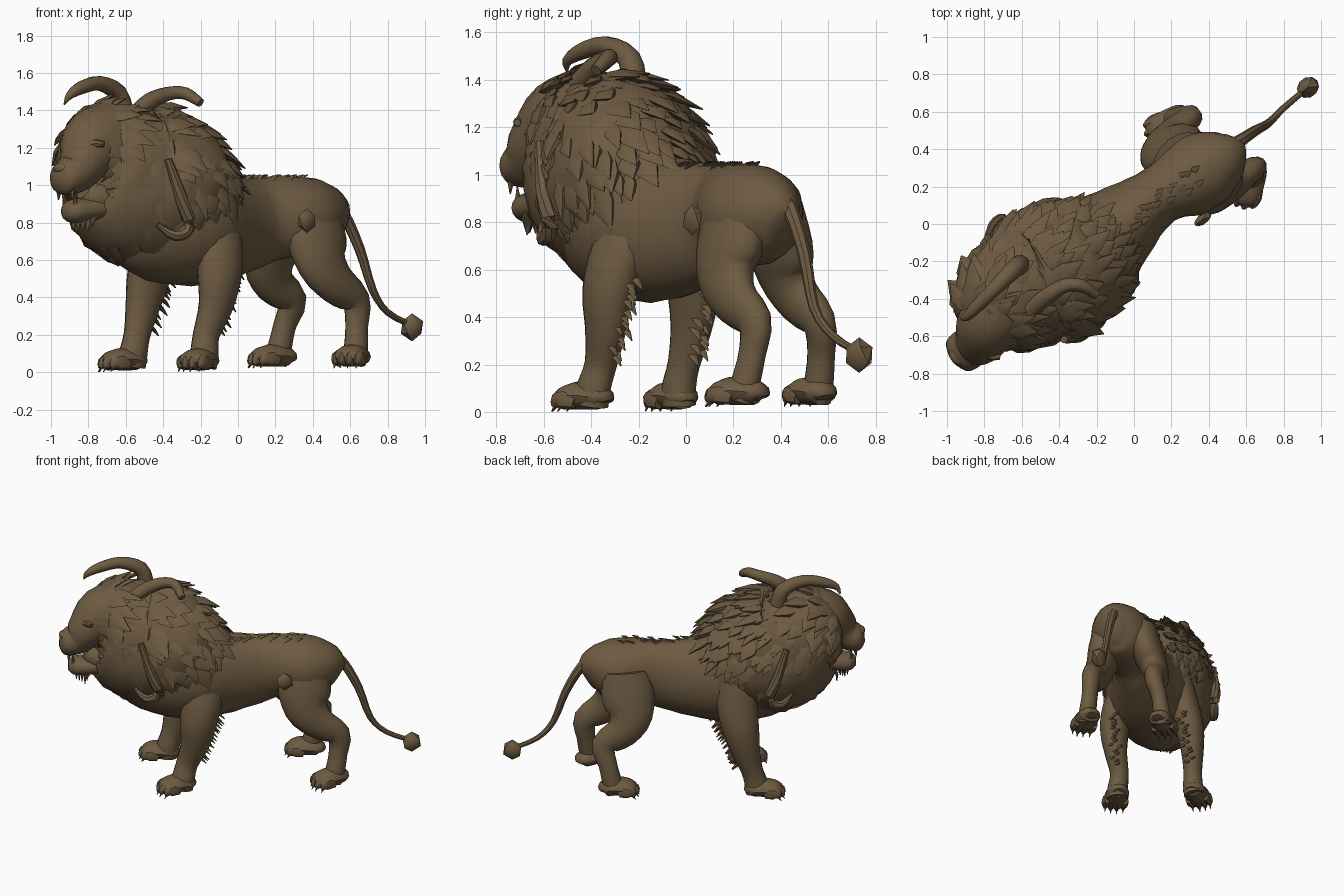
import bpy, bmesh, math, random
from mathutils import Vector

random.seed(4)
if "Cube" in bpy.data.objects:
    bpy.data.objects.remove(bpy.data.objects["Cube"])

UP = Vector((0, 0, 1))
FWD = Vector((-0.8, -0.6, 0))    # heading of the animal
LEFT = Vector((0.6, -0.8, 0))    # its left side
made = []

fur = bpy.data.materials.new("brown fur")
fur.use_nodes = True
COLOUR = (0.155, 0.104, 0.054, 1)
fur.diffuse_color = COLOUR
fur.node_tree.nodes["Principled BSDF"].inputs["Base Color"].default_value = COLOUR


def place(h, s, z):
    """Point given as forward, left, height."""
    return FWD * h + LEFT * s + UP * z


def finish(name, bm):
    bmesh.ops.recalc_face_normals(bm, faces=bm.faces)
    mesh = bpy.data.meshes.new(name)
    bm.to_mesh(mesh)
    bm.free()
    mesh.materials.append(fur)
    ob = bpy.data.objects.new(name, mesh)
    bpy.context.collection.objects.link(ob)
    made.append(ob)


def smooth_rings(rings, steps):
    """Catmull-Rom through (point, side radius, up radius)."""
    data = [(*p, a, b) for p, a, b in rings]
    out = []
    for i in range(len(data) - 1):
        q = [data[max(0, min(len(data) - 1, i + k))] for k in (-1, 0, 1, 2)]
        for j in range(steps):
            t = j / steps
            out.append([0.5 * (2 * b + (c - a) * t + (2 * a - 5 * b + 4 * c - d) * t * t
                               + (3 * b - a - 3 * c + d) * t ** 3) for a, b, c, d in zip(*q)])
    out.append(list(data[-1]))
    return [(Vector(v[:3]), max(v[3], 0.002), max(v[4], 0.002)) for v in out]


def frames(rings, ref):
    result = []
    for i, (p, a, b) in enumerate(rings):
        t = (rings[min(i + 1, len(rings) - 1)][0] - rings[max(i - 1, 0)][0]).normalized()
        side = t.cross(ref).normalized()
        result.append((p, side * a, side.cross(t) * b))
    return result


def loft_into(bm, sections, sides, jitter=0):
    loops = []
    for p, side, top in sections:
        loop = []
        for k in range(sides):
            ang = math.tau * k / sides
            r = 1 + random.uniform(-jitter, jitter)
            loop.append(bm.verts.new(p + (side * math.cos(ang) + top * math.sin(ang)) * r))
        loops.append(loop)
    for a, b in zip(loops, loops[1:]):
        for k in range(sides):
            m = (k + 1) % sides
            bm.faces.new((a[k], a[m], b[m], b[k]))
    bm.faces.new(loops[0])
    bm.faces.new(loops[-1])


def loft(name, rings, ref=UP, sides=16, steps=3, jitter=0):
    bm = bmesh.new()
    loft_into(bm, frames(smooth_rings(rings, steps), ref), sides, jitter)
    finish(name, bm)


def local(rows):
    return [(place(h, s, z), a, b) for h, s, z, a, b in rows]


def lock(bm, root, along, out, length, width):
    """One pointed tuft that lifts off the surface toward its tip."""
    along = along.normalized()
    pts = [(root - out * 0.02, width * 0.8, width * 0.4),
           (root + along * length * 0.45 + out * 0.005, width, width * 0.4),
           (root + along * length + out * 0.015, 0.003, 0.003)]
    loft_into(bm, frames(pts, out), 5)


def ball(name, centre, size, detail=2):
    bm = bmesh.new()
    bmesh.ops.create_icosphere(bm, subdivisions=detail, radius=1)
    for v in bm.verts:
        c = v.co
        v.co = centre + FWD * c.x * size[0] + LEFT * c.y * size[1] + UP * c.z * size[2]
    finish(name, bm)


# Trunk
loft("body", local([
    (-0.68, 0, 0.77, 0.05, 0.1), (-0.62, 0, 0.8, 0.14, 0.17), (-0.5, -0.01, 0.825, 0.205, 0.21),
    (-0.36, -0.02, 0.83, 0.2, 0.22), (-0.23, -0.04, 0.82, 0.16, 0.23), (-0.12, -0.045, 0.8, 0.17, 0.25),
    (0.05, -0.04, 0.78, 0.22, 0.285), (0.26, -0.03, 0.78, 0.29, 0.32), (0.48, -0.04, 0.82, 0.28, 0.34),
    (0.66, -0.04, 0.9, 0.2, 0.3), (0.76, -0.04, 0.97, 0.1, 0.15)]), sides=20, jitter=0.015)

# Mane mass: high over the shoulders, deep over the chest, narrowing to the face
mane = frames(smooth_rings(local([
    (0.1, -0.02, 0.95, 0.1, 0.1), (0.18, -0.02, 0.95, 0.23, 0.18), (0.3, -0.02, 0.98, 0.32, 0.29),
    (0.43, -0.03, 1.01, 0.355, 0.39), (0.58, -0.07, 1.0, 0.355, 0.45), (0.72, -0.08, 1.05, 0.33, 0.41),
    (0.86, -0.08, 1.14, 0.275, 0.32), (0.95, -0.07, 1.16, 0.21, 0.26),
    (1.0, -0.05, 1.17, 0.13, 0.17)]), 3), UP)
bm = bmesh.new()
loft_into(bm, mane, 28, 0.04)
finish("mane", bm)

# Overlapping tufts swept back and down over the mane
bm = bmesh.new()
for i, (p, side, top) in enumerate(mane[3:-2]):
    for k in range(16):
        ang = math.tau * (k + 0.5 * (i % 2) + random.uniform(-0.3, 0.3)) / 16
        offset = side * math.cos(ang) + top * math.sin(ang)
        out = (offset / offset.length + FWD * (i / 10 - 1) * 0.6).normalized()
        down = 0.9 - 0.6 * math.sin(ang)
        along = -FWD * random.uniform(0.2, 0.7) - UP * down
        along -= out * along.dot(out)
        lock(bm, p + offset * 0.97, along, out, random.uniform(0.11, 0.22), random.uniform(0.035, 0.065))
finish("mane_tufts", bm)

# Short ridge of fur along the spine
bm = bmesh.new()
for i in range(22):
    h = 0.12 - i * 0.025
    lock(bm, place(h, random.uniform(-0.06, 0.04), 1.04), -FWD, UP, 0.06, 0.02)
finish("spine_tufts", bm)

# Head, jaw and face
loft("head", local([
    (0.82, -0.06, 1.22, 0.2, 0.23), (0.94, -0.04, 1.2, 0.18, 0.2), (1.03, 0, 1.13, 0.14, 0.14),
    (1.09, 0, 1.065, 0.115, 0.11), (1.15, 0, 1.04, 0.11, 0.095), (1.19, 0, 1.035, 0.09, 0.08),
    (1.215, 0, 1.035, 0.03, 0.03)]))
loft("throat", local([
    (0.72, -0.04, 0.88, 0.2, 0.2), (0.86, -0.02, 0.91, 0.15, 0.13), (0.98, 0, 0.94, 0.1, 0.09),
    (1.03, 0, 0.97, 0.05, 0.05)]))
loft("lower_jaw", local([
    (0.92, 0, 0.88, 0.11, 0.07), (1.05, 0, 0.865, 0.095, 0.065), (1.12, 0, 0.86, 0.08, 0.06),
    (1.155, 0, 0.86, 0.03, 0.03)]))
ball("nose", place(1.18, 0, 1.09), (0.04, 0.055, 0.03))
bm = bmesh.new()
for k in range(9):
    s = (k - 4) * 0.018
    lock(bm, place(1.1 - abs(s), s, 0.84), -UP - FWD * 0.2, FWD, random.uniform(0.06, 0.1), 0.025)
finish("beard", bm)

# Tufts over the brow and cheeks
bm = bmesh.new()
for k in range(17):
    ang = math.pi * (k / 16 * 1.6 - 0.3)
    out = LEFT * math.cos(ang) + UP * math.sin(ang)
    root = place(0.95, -0.03, 1.18) + LEFT * 0.17 * math.cos(ang) + UP * 0.2 * math.sin(ang)
    lock(bm, root, -FWD - UP * 0.3, out, random.uniform(0.12, 0.18), 0.045)
finish("face_ruff", bm)

for name, sg in (("left", 1), ("right", -1)):
    ball(name + "_eye", place(1.04, sg * 0.11, 1.16), (0.025, 0.02, 0.02))
    loft(name + "_brow", local([(1.0, sg * 0.14, 1.22, 0.015, 0.015),
                                (1.04, sg * 0.09, 1.22, 0.03, 0.025),
                                (1.06, sg * 0.03, 1.19, 0.01, 0.01)]), sides=8)
    loft(name + "_upper_fang", local([(1.15, sg * 0.06, 0.98, 0.018, 0.018),
                                      (1.155, sg * 0.06, 0.92, 0.003, 0.003)]), FWD, 6, 1)
    loft(name + "_lower_fang", local([(1.12, sg * 0.045, 0.89, 0.015, 0.015),
                                      (1.125, sg * 0.045, 0.95, 0.003, 0.003)]), FWD, 6, 1)
    # Curled side lock and flank boss
    lean = 0 if sg > 0 else -0.14
    loft(name + "_curl", local([(h, sg * s + lean, z, r, r) for h, s, z, r in (
        (0.67, 0.27, 1.14, 0.02), (0.6, 0.3, 0.92, 0.035), (0.55, 0.3, 0.78, 0.035),
        (0.63, 0.28, 0.73, 0.03), (0.71, 0.23, 0.79, 0.012))]), sides=8)
    ball(name + "_flank_boss", place(-0.31, sg * 0.2, 0.81), (0.06, 0.03, 0.065), 1)

# Horns
loft("right_horn", [(Vector(p), r, r) for p, r in (
    ((-0.61, -0.22, 1.38), 0.055), ((-0.64, -0.24, 1.49), 0.05), ((-0.74, -0.34, 1.545), 0.04),
    ((-0.84, -0.44, 1.52), 0.035), ((-0.9, -0.5, 1.48), 0.022), ((-0.93, -0.5, 1.43), 0.003))], sides=10)
loft("left_horn", [(Vector(p), r, r) for p, r in (
    ((-0.55, -0.46, 1.38), 0.045), ((-0.47, -0.39, 1.45), 0.045), ((-0.37, -0.33, 1.49), 0.038),
    ((-0.28, -0.33, 1.49), 0.034), ((-0.2, -0.38, 1.44), 0.024))], sides=10)

# Tail with tuft
loft("tail", [(Vector(p), r, r) for p, r in (
    ((0.46, 0.37, 0.94), 0.05), ((0.56, 0.44, 0.85), 0.035), ((0.65, 0.5, 0.66), 0.028),
    ((0.72, 0.54, 0.44), 0.022), ((0.8, 0.62, 0.32), 0.018), ((0.93, 0.73, 0.25), 0.016))], FWD, 8)
ball("tail_tuft", Vector((0.93, 0.73, 0.24)), (0.07, 0.06, 0.075), 1)

# Legs: height and radii shared by each pair, path per leg
hind = [(0.88, 0.1, 0.15), (0.72, 0.11, 0.185), (0.58, 0.095, 0.155), (0.47, 0.08, 0.115),
        (0.38, 0.065, 0.085), (0.25, 0.055, 0.065), (0.12, 0.06, 0.068), (0.05, 0.06, 0.065)]
fore = [(0.85, 0.09, 0.14), (0.66, 0.105, 0.14), (0.5, 0.1, 0.125), (0.35, 0.08, 0.1),
        (0.2, 0.065, 0.075), (0.1, 0.07, 0.08), (0.03, 0.07, 0.08)]
legs = {
    "left_hind": (hind, [(0.41, 0.22), (0.42, 0.19), (0.45, 0.17), (0.53, 0.21), (0.63, 0.29),
                         (0.635, 0.28), (0.63, 0.25), (0.62, 0.23)], (0.61, 0.21), (-0.35, -0.94), 0.03),
    "right_hind": (hind, [(0.24, 0.37), (0.21, 0.39), (0.17, 0.42), (0.2, 0.48), (0.29, 0.56),
                          (0.25, 0.57), (0.22, 0.56), (0.2, 0.55)], (0.18, 0.525), (-0.85, -0.52), 0.03),
    "left_fore": (fore, [(-0.12, -0.22), (-0.1, -0.29), (-0.1, -0.33), (-0.12, -0.34),
                         (-0.17, -0.36), (-0.18, -0.39), (-0.19, -0.4)], (-0.21, -0.44), (-0.5, -0.86), 0.01),
    "right_fore": (fore, [(-0.42, 0), (-0.44, 0.02), (-0.48, 0.03), (-0.51, 0.02),
                          (-0.54, -0.01), (-0.56, -0.03), (-0.57, -0.03)], (-0.62, -0.06), (-0.85, -0.52), 0.01),
}
for name, (shape, path, foot, aim, ground) in legs.items():
    loft(name + "_leg", [(Vector((x, y, z)), a, b) for (x, y), (z, a, b) in zip(path, shape)],
         FWD, 14)
    aim = Vector((*aim, 0)).normalized()
    across = UP.cross(aim)
    base = Vector((*foot, ground))
    loft(name + "_paw", [(base + aim * d + UP * z, w, z) for d, z, w in (
        (-0.12, 0.03, 0.04), (-0.1, 0.05, 0.07), (0, 0.06, 0.085), (0.07, 0.05, 0.085),
        (0.1, 0.03, 0.06))], sides=12)
    # Four toes, each with a claw
    bm = bmesh.new()
    for k in (-1.5, -0.5, 0.5, 1.5):
        tip = base + aim * (0.085 - abs(k) * 0.02) + across * k * 0.042
        loft_into(bm, frames(smooth_rings([(tip + aim * d + UP * r, r * 0.7, r) for d, r in (
            (-0.06, 0.03), (-0.01, 0.045), (0.03, 0.035), (0.045, 0.012))], 2), UP), 8)
        loft_into(bm, frames([(tip + aim * 0.03 + UP * 0.025, 0.01, 0.012),
                              (tip + aim * 0.055 - UP * 0.008, 0.002, 0.002)], UP), 5)
    finish(name + "_toes", bm)
    # Fringe on the back of the forelegs
    if shape is fore:
        bm = bmesh.new()
        for k in range(16):
            f = k / 15
            (x0, y0), (x1, y1) = path[1], path[4]
            root = Vector((x0 + (x1 - x0) * f, y0 + (y1 - y0) * f, 0.58 - 0.32 * f))
            root += LEFT * random.uniform(-0.03, 0.03) - FWD * (0.1 - 0.03 * f)
            lock(bm, root, -UP - FWD * 0.7, -FWD, 0.08, 0.022)
        finish(name + "_fringe", bm)

# Smooth shading with crisp edges
bpy.ops.object.select_all(action="DESELECT")
for ob in made:
    ob.select_set(True)
bpy.context.view_layer.objects.active = made[0]
bpy.ops.object.shade_smooth_by_angle(angle=math.radians(40))
